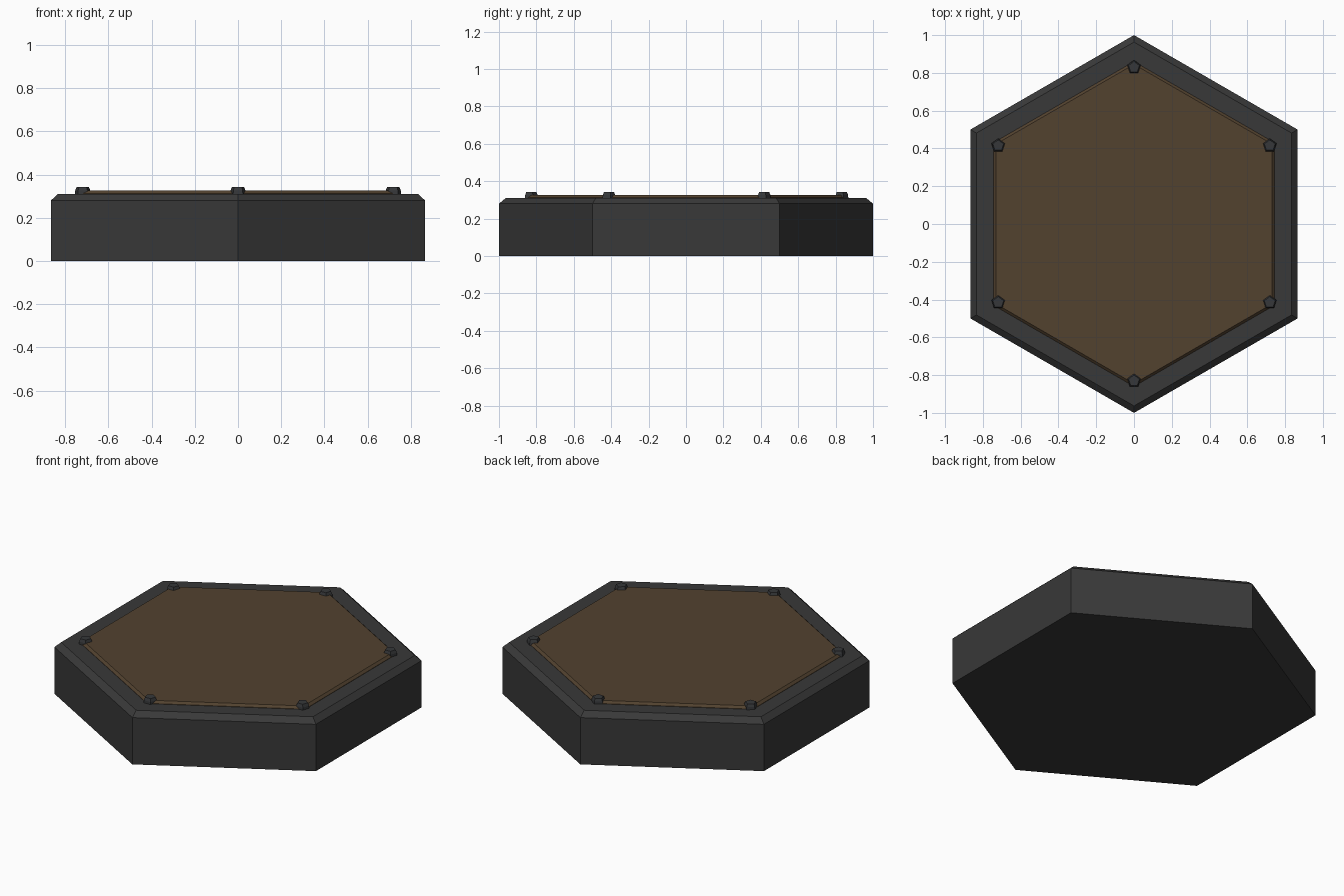
import bpy
import bmesh
from math import cos, sin, pi

cube = bpy.data.objects.get("Cube")
if cube:
    bpy.data.objects.remove(cube, do_unlink=True)


def material(name, rgb):
    mat = bpy.data.materials.new(name)
    mat.use_nodes = True
    mat.diffuse_color = (*rgb, 1)
    mat.node_tree.nodes["Principled BSDF"].inputs["Base Color"].default_value = (*rgb, 1)
    return mat


def prism(name, sides, rings, mat, centre=(0, 0)):
    """Stack regular polygons, given as (radius, height), with a point toward +y."""
    bm = bmesh.new()
    loops = []
    for radius, z in rings:
        angles = [pi / 2 + 2 * pi * i / sides for i in range(sides)]
        loops.append([bm.verts.new((centre[0] + radius * cos(a),
                                    centre[1] + radius * sin(a), z)) for a in angles])
    for low, high in zip(loops, loops[1:]):
        for i in range(sides):
            j = (i + 1) % sides
            bm.faces.new((low[i], low[j], high[j], high[i]))
    bm.faces.new(loops[0][::-1])
    bm.faces.new(loops[-1])
    mesh = bpy.data.meshes.new(name)
    bm.to_mesh(mesh)
    bm.free()
    mesh.materials.append(mat)
    obj = bpy.data.objects.new(name, mesh)
    bpy.context.collection.objects.link(obj)
    return obj


charcoal = material("charcoal", (0.04, 0.04, 0.04))
brown = material("dark brown", (0.085, 0.054, 0.028))
bolt_grey = material("bolt grey", (0.037, 0.039, 0.042))

# Hexagonal base with a chamfered top edge
prism("base", 6, [(1, 0), (1, 0.28), (0.963, 0.31)], charcoal)

# Thin raised panel with sloping edges
prism("top_panel", 6, [(0.86, 0.305), (0.86, 0.312), (0.845, 0.325)], brown)

# One tapered five-sided bolt at each corner of the panel
for k in range(6):
    a = pi / 2 + k * pi / 3
    prism(f"corner_bolt_{k + 1}", 5, [(0.038, 0.305), (0.037, 0.325), (0.03, 0.342)],
          bolt_grey, (0.83 * cos(a), 0.83 * sin(a)))
